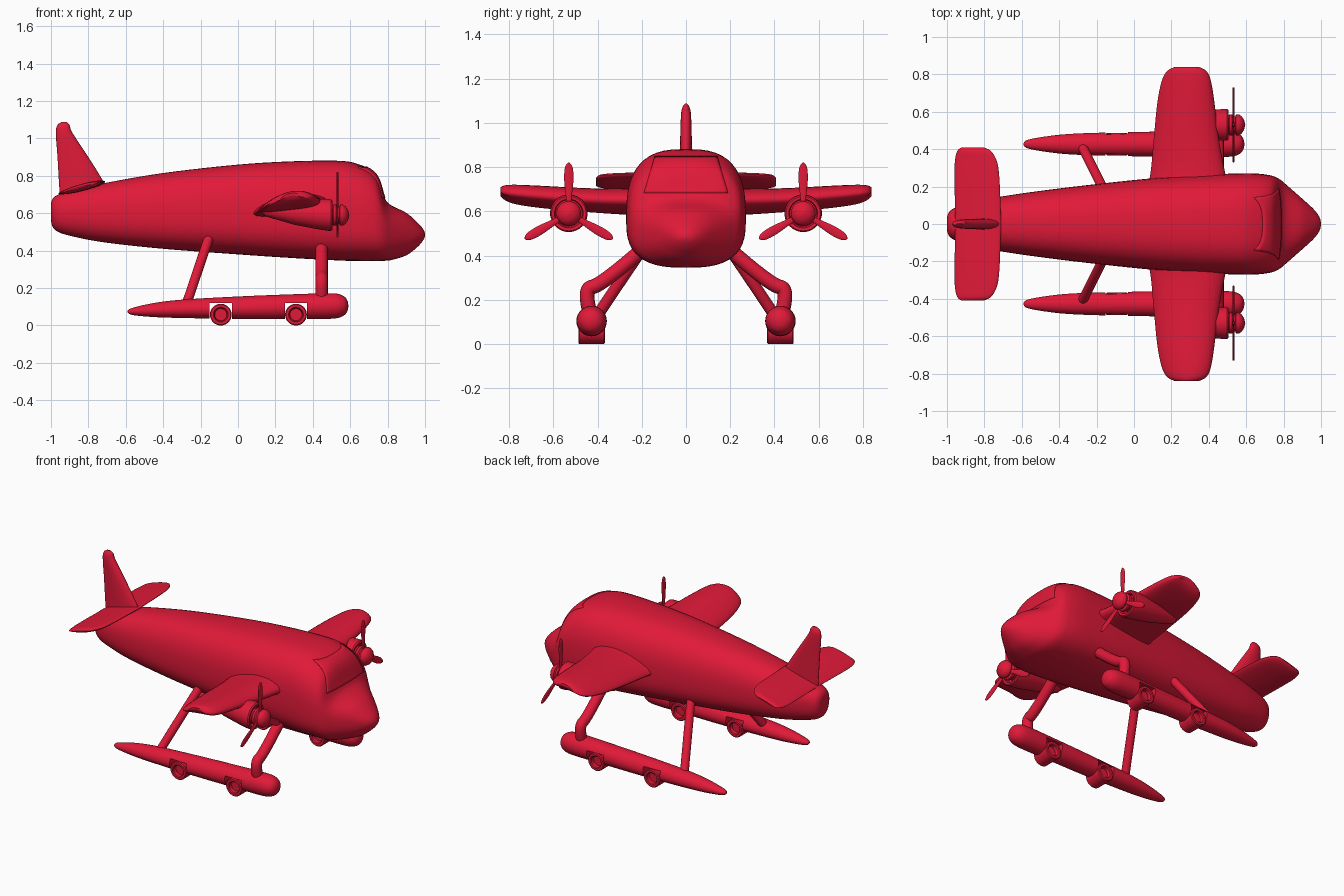
import bpy, bmesh, math
from math import sin, cos, pi, radians

if "Cube" in bpy.data.objects:
    bpy.data.objects.remove(bpy.data.objects["Cube"])

red = bpy.data.materials.new("red")
red.diffuse_color = (0.75, 0.01, 0.04, 1)
red.use_nodes = True
red.node_tree.nodes["Principled BSDF"].inputs["Base Color"].default_value = red.diffuse_color


def finish(name, bm, mirror=False, angle=40):
    bmesh.ops.recalc_face_normals(bm, faces=bm.faces)
    me = bpy.data.meshes.new(name)
    bm.to_mesh(me)
    bm.free()
    ob = bpy.data.objects.new(name, me)
    bpy.context.collection.objects.link(ob)
    me.materials.append(red)
    bpy.ops.object.select_all(action='DESELECT')
    ob.select_set(True)
    bpy.context.view_layer.objects.active = ob
    bpy.ops.object.shade_smooth_by_angle(angle=radians(angle))
    if mirror:
        ob.modifiers.new("mirror", 'MIRROR').use_axis = (False, True, False)
    return ob


def loft(bm, rings):
    vs = [[bm.verts.new(p) for p in r] for r in rings]
    n = len(vs[0])
    for a, b in zip(vs, vs[1:]):
        for i in range(n):
            bm.faces.new((a[i], a[(i + 1) % n], b[(i + 1) % n], b[i]))
    bm.faces.new(vs[0])
    bm.faces.new(vs[-1][::-1])


def smooth(st, k=5):
    # Catmull-Rom refinement of a station table
    out = []
    for i in range(len(st) - 1):
        p = [st[max(0, min(len(st) - 1, i + d))] for d in (-1, 0, 1, 2)]
        for j in range(k):
            t = j / k
            out.append([0.5 * (2*b + (c-a)*t + (2*a-5*b+4*c-d)*t*t + (3*b-a-3*c+d)*t**3)
                        for a, b, c, d in zip(*p)])
    return out + [list(st[-1])]


def body(name, st, y0=0, seg=48, mirror=False):
    # stations: x, half width, bottom, widest z, top, roundness exponent
    bm, rings = bmesh.new(), []
    for x, w, lo, mid, hi, n in smooth(st):
        r = []
        for i in range(seg):
            c, s = cos(2*pi*i/seg), sin(2*pi*i/seg)
            e = 2 / n
            r.append((x, y0 + w*math.copysign(abs(c)**e, c),
                      mid + (hi-mid if s > 0 else mid-lo)*math.copysign(abs(s)**e, s)))
        rings.append(r)
    loft(bm, rings)
    return finish(name, bm, mirror)


def wing(name, st, place, camber=0, mirror=False, seg=32):
    # stations: span, trailing x, leading x, trailing z, leading z, half thickness
    bm, rings = bmesh.new(), []
    for s, te, le, zt, zl, h in smooth(st):
        r = []
        for i in range(seg):
            a = 2*pi*i/seg
            c = (1 + cos(a)) / 2
            z = zt + (zl-zt)*c + camber*4*c*(1-c) + h*sin(a)*(0.8 + 0.3*c)
            r.append(place(s, te + (le-te)*c, z))
        rings.append(r)
    loft(bm, rings)
    return finish(name, bm, mirror)


def lathe(name, prof, x0, y0, z0, axis='x', shear=0, seg=40):
    bm, rings = bmesh.new(), []
    for t, r in prof:
        ring = []
        for i in range(seg):
            c, s = max(r, 1e-4)*cos(2*pi*i/seg), max(r, 1e-4)*sin(2*pi*i/seg)
            ring.append((x0 + t, y0 + c, z0 + s + shear*(0.5 - t)) if axis == 'x'
                        else (x0 + c, y0 + t, z0 + s))
        rings.append(ring)
    loft(bm, rings)
    return finish(name, bm, True, 35)


# Fuselage with stepped cockpit and nose
fuselage = body("fuselage", [
    (-1.0, .03, .57, .61, .645, 2), (-.994, .055, .535, .61, .672, 2.1), (-.97, .08, .505, .61, .695, 2.2),
    (-.9, .105, .48, .61, .72, 2.3), (-.72, .145, .445, .60, .76, 2.4), (-.4, .19, .41, .595, .815, 2.5),
    (0, .235, .38, .59, .86, 2.6), (.3, .26, .36, .58, .878, 2.7), (.55, .27, .347, .57, .88, 2.8),
    (.65, .27, .345, .56, .86, 2.8), (.72, .262, .345, .55, .825, 2.8), (.755, .252, .345, .54, .775, 2.8),
    (.785, .235, .346, .525, .68, 2.7), (.82, .205, .35, .51, .642, 2.5), (.9, .135, .375, .5, .602, 2.3),
    (.96, .08, .42, .49, .55, 2.1), (.99, .04, .455, .485, .515, 2), (1.0, .008, .478, .485, .492, 2)])

# Windscreen panel wrapped onto the cockpit
bm = bmesh.new()
nu, nv = 24, 14
grid = [[bm.verts.new((1.1, (2*i/nu - 1)*(.19 - .05*j/nv), .682 + .163*j/nv))
         for i in range(nu + 1)] for j in range(nv + 1)]
for j in range(nv):
    for i in range(nu):
        bm.faces.new((grid[j][i], grid[j][i+1], grid[j+1][i+1], grid[j+1][i]))
screen = finish("windscreen", bm)
m = screen.modifiers.new("wrap", 'SHRINKWRAP')
m.target, m.wrap_method, m.use_project_x = fuselage, 'PROJECT', True
m.use_positive_direction, m.use_negative_direction = False, True
m = screen.modifiers.new("solid", 'SOLIDIFY')
m.thickness, m.offset = .01, 0

# Main wings, tailplane and fin
side = lambda s, c, h: (c, s, h)
wing("main_wing", [
    (.15, .06, .52, .60, .65, .065), (.27, .088, .488, .60, .65, .055), (.45, .105, .455, .61, .655, .05),
    (.65, .125, .43, .625, .67, .045), (.77, .15, .41, .64, .68, .038), (.82, .18, .385, .655, .685, .026),
    (.84, .22, .345, .67, .688, .008)], side, .02, True)
wing("tailplane", [
    (0, -.955, -.71, .705, .768, .02), (.25, -.96, -.72, .705, .768, .02), (.34, -.957, -.735, .705, .765, .019),
    (.39, -.945, -.765, .71, .76, .015), (.408, -.925, -.80, .715, .75, .004)], side, 0, True)
wing("tail_fin", [
    (.66, -.95, -.68, 0, 0, .032), (.76, -.957, -.715, 0, 0, .03), (.9, -.965, -.80, 0, 0, .028),
    (1.03, -.974, -.885, 0, 0, .024), (1.07, -.966, -.90, 0, 0, .017), (1.087, -.945, -.915, 0, 0, .004)],
    lambda s, c, h: (c, h, s))

# Engines and spinners
EY, EZ = .53, .59
lathe("engine_nacelle", [(.12, 0), (.14, .03), (.3, .065), (.42, .08), (.48, .085), (.498, .084), (.505, .078),
                         (.503, .065), (.47, .06), (.47, 0)], 0, EY, EZ, shear=.07)
lathe("spinner", [(.45, 0), (.45, .042), (.5, .045), (.51, .056), (.525, .056), (.532, .045), (.541, .045),
                  (.546, .056), (.56, .056), (.576, .046), (.588, .028), (.595, 0)], 0, EY, EZ)

# Three propeller blades per engine
bm = bmesh.new()
for k in range(3):
    a = pi/2 + k*2*pi/3
    rings = []
    for r, w in smooth([(.02, .010), (.08, .014), (.15, .021), (.2, .019), (.222, .011), (.23, .002)], 3):
        rings.append([(.532 + .005*sin(2*pi*i/12),
                       EY + r*cos(a) - w*cos(2*pi*i/12)*sin(a),
                       EZ + r*sin(a) + w*cos(2*pi*i/12)*cos(a)) for i in range(12)])
    loft(bm, rings)
finish("propeller", bm, True)

# Floats with square wheel notches
FY, WHEELS = .427, (-.092, .31)
pontoon = body("float", [
    (-.59, .006, .07, .075, .08, 2), (-.565, .024, .056, .075, .094, 2), (-.45, .044, .045, .08, .12, 2),
    (-.3, .057, .04, .085, .138, 2), (0, .065, .035, .09, .155, 2), (.3, .068, .035, .1, .167, 2),
    (.5, .068, .036, .105, .172, 2), (.56, .055, .05, .105, .16, 2), (.583, .032, .073, .105, .137, 2),
    (.59, .006, .1, .105, .11, 2)], FY, 32)
for wx in WHEELS:
    bpy.ops.mesh.primitive_cube_add(size=1, location=(wx, FY, .039))
    cutter = bpy.context.object
    cutter.scale = (.12, .3, .162)
    cutter.hide_render = True
    m = pontoon.modifiers.new("notch", 'BOOLEAN')
    m.operation, m.object, m.solver = 'DIFFERENCE', cutter, 'EXACT'
    bpy.context.view_layer.objects.active = pontoon
    bpy.ops.object.modifier_apply(modifier=m.name)
    bpy.data.objects.remove(cutter)
pontoon.modifiers.new("mirror", 'MIRROR').use_axis = (False, True, False)

# Wheels with recessed hubs
half = [(-.035, 0), (-.035, .032), (-.055, .035), (-.06, .04), (-.06, .053), (-.055, .058)]
for wx in WHEELS:
    lathe("wheel", half + [(-t, r) for t, r in half[::-1]], wx, FY, .058, axis='y')

# Float struts
for s in (1, -1):
    for name, rad, pts in (
            ("front_strut", .033, [(.447, .16, .46), (.447, .38, .265), (.447, .47, .25), (.447, .425, .11)]),
            ("rear_strut", .026, [(-.155, .17, .47), (-.21, .28, .31), (-.28, .42, .10)])):
        cu = bpy.data.curves.new(name, 'CURVE')
        cu.dimensions, cu.bevel_depth, cu.bevel_resolution, cu.use_fill_caps = '3D', rad, 6, True
        sp = cu.splines.new('NURBS')
        sp.points.add(len(pts) - 1)
        for p, (x, y, z) in zip(sp.points, pts):
            p.co = (x, y*s, z, 1)
        sp.order_u, sp.use_endpoint_u = 3, True
        cu.materials.append(red)
        bpy.context.collection.objects.link(bpy.data.objects.new(name, cu))
